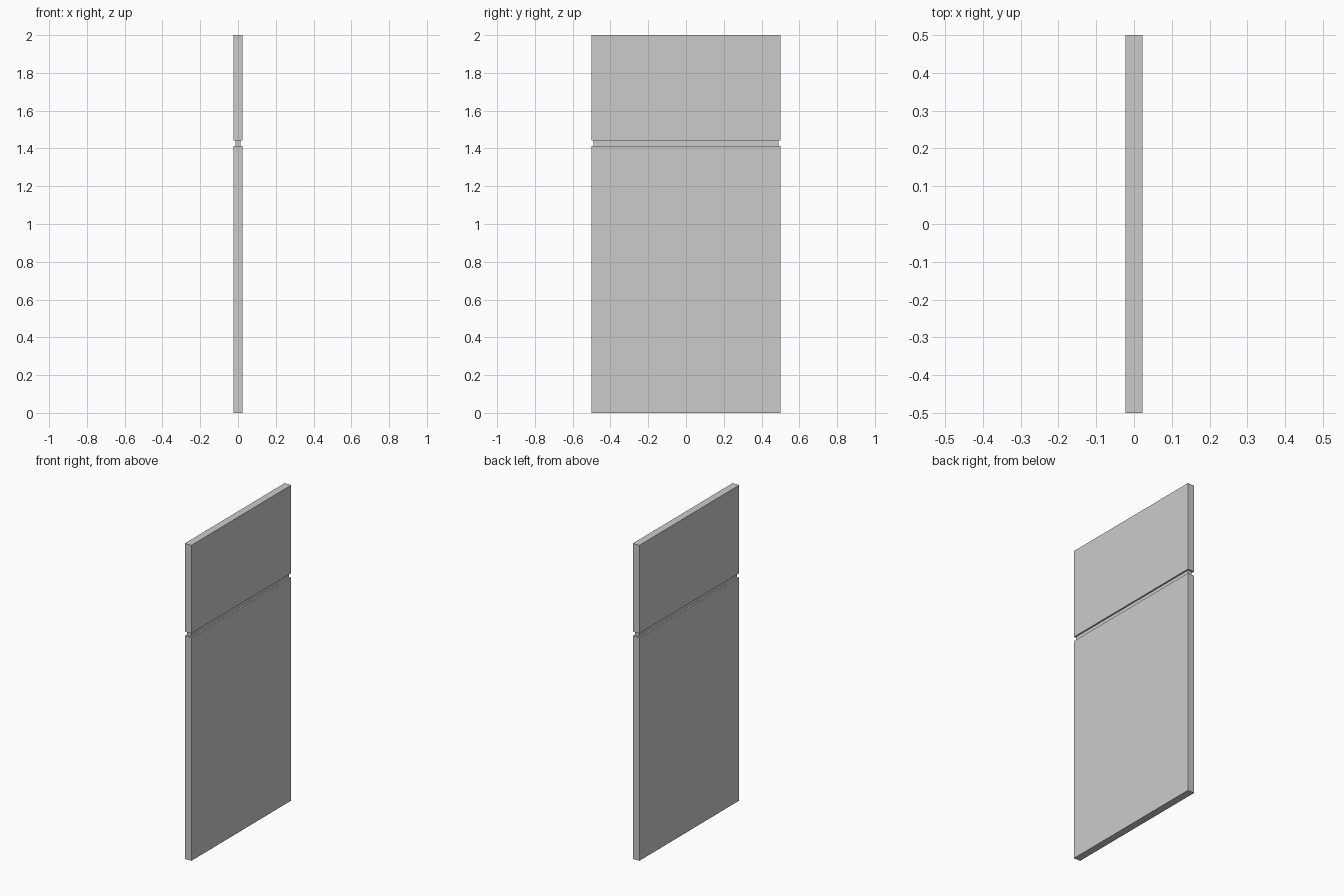
import bpy, bmesh

if "Cube" in bpy.data.objects:
    bpy.data.objects.remove(bpy.data.objects["Cube"])

# Half sizes of the full slab and of the recessed groove core
SLAB = (0.023, 0.5)
CORE = (0.013, 0.491)
GROOVE_BOTTOM, GROOVE_TOP, HEIGHT = 1.414, 1.441, 2.0

# Rectangular sections from bottom to top
sections = [
    (SLAB, 0.0), (SLAB, GROOVE_BOTTOM),
    (CORE, GROOVE_BOTTOM), (CORE, GROOVE_TOP),
    (SLAB, GROOVE_TOP), (SLAB, HEIGHT),
]


def ring(bm, half, z):
    hx, hy = half
    return [bm.verts.new((sx * hx, sy * hy, z))
            for sx, sy in ((-1, -1), (1, -1), (1, 1), (-1, 1))]


# Panel: one closed slab with a groove running all the way round
bm = bmesh.new()
rings = [ring(bm, half, z) for half, z in sections]
for low, high in zip(rings, rings[1:]):
    for i in range(4):
        j = (i + 1) % 4
        bm.faces.new((low[i], low[j], high[j], high[i]))
bm.faces.new(rings[0][::-1])
bm.faces.new(rings[-1])
bmesh.ops.recalc_face_normals(bm, faces=bm.faces)

mesh = bpy.data.meshes.new("grooved_panel")
bm.to_mesh(mesh)
bm.free()
panel = bpy.data.objects.new("grooved_panel", mesh)
bpy.context.collection.objects.link(panel)
